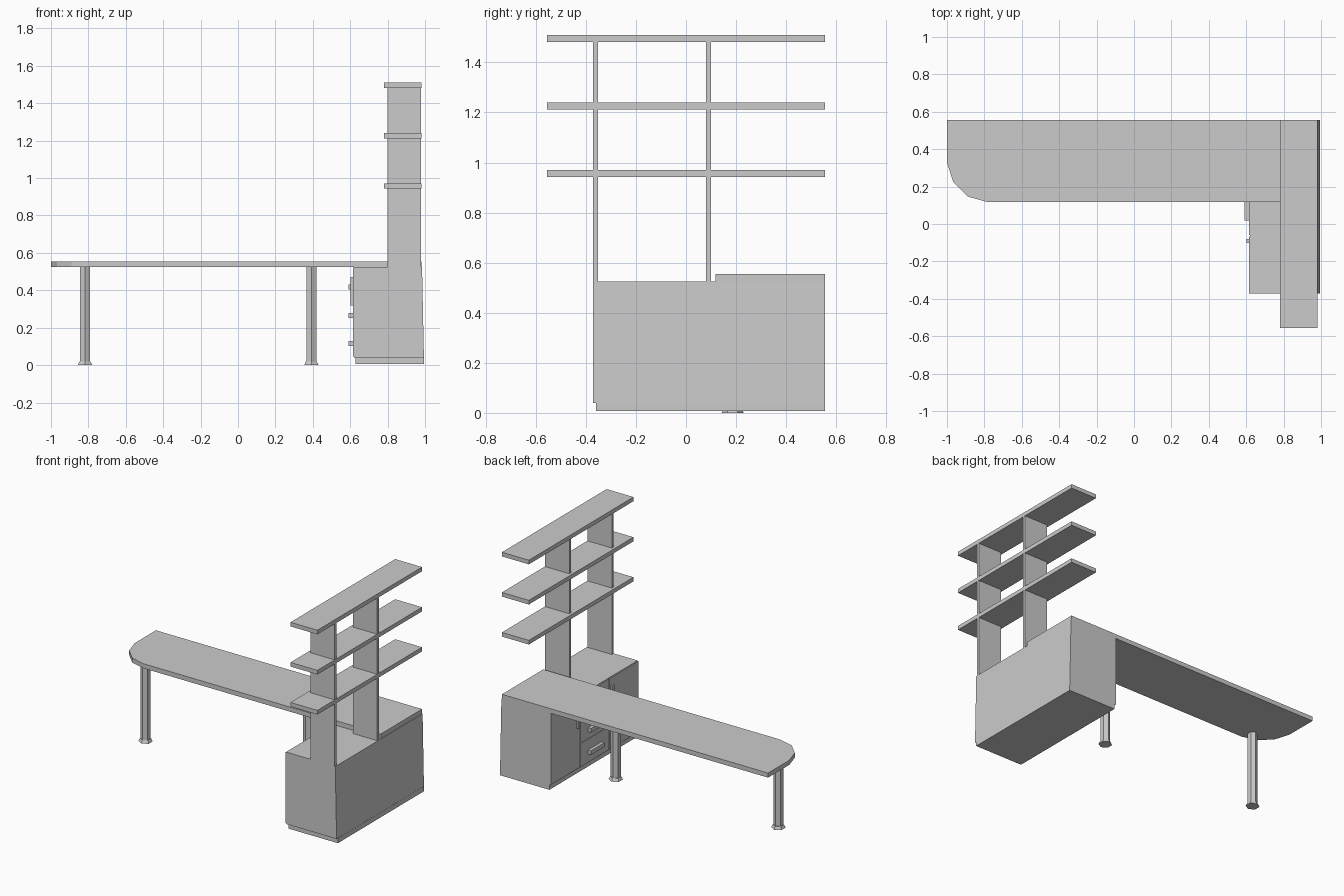
import bpy, bmesh, math
from mathutils import Matrix

cube = bpy.data.objects.get("Cube")
if cube:
    bpy.data.objects.remove(cube, do_unlink=True)

grey = bpy.data.materials.new("plain grey")
grey.use_nodes = True
COLOUR = (0.6, 0.6, 0.6, 1)
grey.diffuse_color = COLOUR
grey.node_tree.nodes["Principled BSDF"].inputs["Base Color"].default_value = COLOUR


def finish(name, bm):
    bmesh.ops.recalc_face_normals(bm, faces=bm.faces)
    mesh = bpy.data.meshes.new(name)
    bm.to_mesh(mesh)
    bm.free()
    mesh.materials.append(grey)
    obj = bpy.data.objects.new(name, mesh)
    bpy.context.collection.objects.link(obj)
    return obj


def prism(name, outline, z0, z1):
    """Extrude a plan outline upward."""
    bm = bmesh.new()
    face = bm.faces.new([bm.verts.new((x, y, z0)) for x, y in outline])
    top = bmesh.ops.extrude_face_region(bm, geom=[face])["geom"]
    verts = [v for v in top if isinstance(v, bmesh.types.BMVert)]
    bmesh.ops.translate(bm, verts=verts, vec=(0, 0, z1 - z0))
    return finish(name, bm)


def box(name, x0, x1, y0, y1, z0, z1):
    return prism(name, [(x0, y0), (x1, y0), (x1, y1), (x0, y1)], z0, z1)


FRONT, BACK, TOP = -0.372, 0.556, 0.524

# Desk top with a rounded free corner
prism("desk_top", [(-1, BACK), (-1, 0.33), (-0.967, 0.225), (-0.89, 0.147),
                   (-0.785, 0.118), (0.98, 0.118), (0.98, BACK)], TOP, 0.555)

# Six-sided legs with flared feet
for side, x in (("right", -0.818), ("left", 0.392)):
    bm = bmesh.new()
    for r0, r1, z0, z1 in ((0.044, 0.034, 0, 0.02), (0.031, 0.031, 0.02, TOP)):
        place = Matrix.Translation((x, 0.186, (z0 + z1) / 2)) @ Matrix.Rotation(math.pi / 2, 4, "Z")
        # turn so that corners lie along the depth
        bmesh.ops.create_cone(bm, cap_ends=True, segments=6, radius1=r0, radius2=r1,
                              depth=z1 - z0, matrix=place)
    leg = finish(side + "_leg", bm)
    # keep the wide corner direction along y
    size = leg.dimensions
    if size.x > size.y:
        leg.data.transform(Matrix.Translation((x, 0.186, 0)) @ Matrix.Rotation(math.pi / 2, 4, "Z")
                           @ Matrix.Translation((-x, -0.186, 0)))

# Cabinet, with its outer side leaning out slightly at the floor
body = box("cabinet_body", 0.62, 0.984, FRONT, BACK, 0.04, TOP)
plinth = box("cabinet_plinth", 0.627, 0.995, -0.36, BACK, 0.007, 0.04)
for v in body.data.vertices:
    if v.co.x > 0.9 and v.co.z < 0.1:
        v.co.x = 0.994

# Cabinet fronts: a door at each end and three drawers between
GAP = 0.003
width = (BACK - FRONT) / 3
for i, name in enumerate(("front_door", "drawer", "back_door")):
    y0 = FRONT + i * width
    rows = 3 if name == "drawer" else 1
    height = (TOP - 0.045) / rows
    for r in range(rows):
        z0 = 0.045 + r * height
        box(f"{name}_{r}", 0.614, 0.621, y0 + GAP * (i > 0), y0 + width - GAP * (i < 2),
            z0, z0 + height - GAP)

# Handles
for z in (0.115, 0.265, 0.418):
    box("drawer_handle", 0.592, 0.615, 0.02, 0.165, z - 0.014, z + 0.014)
for y in (-0.09, 0.275):
    box("door_handle", 0.602, 0.615, y - 0.011, y + 0.011, 0.32, 0.47)

# Shelf uprights standing on the cabinet
for y in (FRONT, 0.08):
    box("upright", 0.798, 0.979, y, y + 0.02, TOP, 1.483)

# Shelves
for z in (0.943, 1.212, 1.482):
    box("shelf", 0.78, 0.98, -BACK, BACK, z, z + 0.028)
